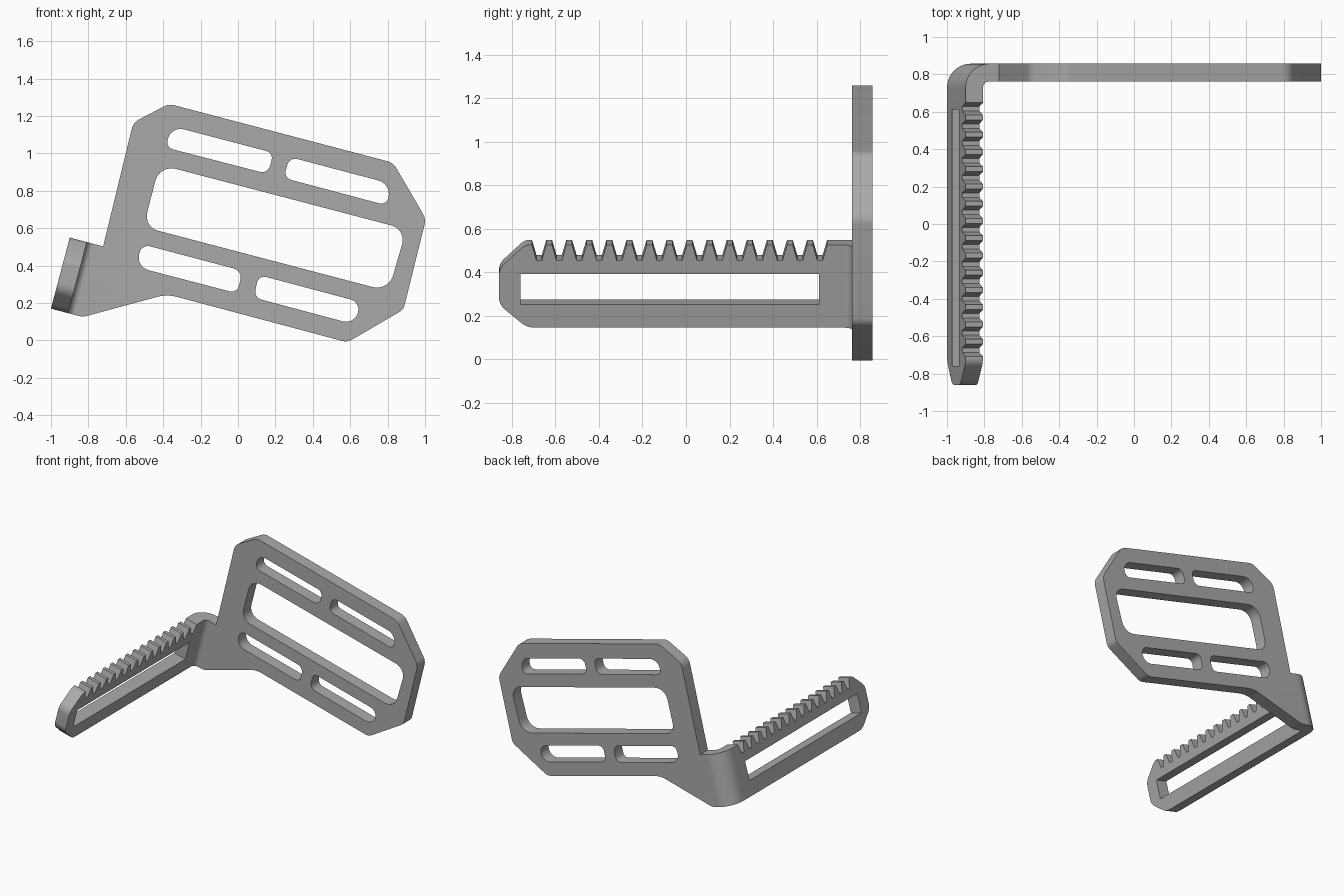
import bpy, bmesh, math
from mathutils import Vector, Matrix

if "Cube" in bpy.data.objects:
    bpy.data.objects.remove(bpy.data.objects["Cube"])

TILT = math.radians(14.75)
THICK = 0.095          # sheet thickness
HEIGHT = 0.393         # arm height
BEND_U, BEND_Y = 0.13, 0.727   # centre of the corner bend
BACK = BEND_Y + BEND_U         # rear face of the plate
# Working frame: u across the plate, y depth, v up along the plate, all tilted about y
FRAME = Matrix.Translation((-1, 0, 0.17)) @ Matrix.Rotation(TILT, 4, 'Y')
INVERSE = FRAME.inverted()


def to_uv(x, z, r=0):
    p = INVERSE @ Vector((x, 0, z))
    return (p.x, p.z, r)


def rounded(corners, steps=8):
    """Outline from (a, b, radius) corners with true arc fillets."""
    pts = []
    for i, (a, b, r) in enumerate(corners):
        p = Vector((a, b))
        if not r:
            pts.append(p)
            continue
        d0 = (Vector(corners[i - 1][:2]) - p).normalized()
        d1 = (Vector(corners[(i + 1) % len(corners)][:2]) - p).normalized()
        half = d0.angle(d1) / 2
        centre = p + (d0 + d1).normalized() * r / math.sin(half)
        reach = r / math.tan(half)
        s, e = p + d0 * reach - centre, p + d1 * reach - centre
        sweep = math.pi - 2 * half
        for k in range(steps + 1):
            t = k / steps
            pts.append(centre + (s * math.sin((1 - t) * sweep)
                                 + e * math.sin(t * sweep)) / math.sin(sweep))
    return pts


def add_sheet(bm, outlines, width, place):
    """Fill outlines (first solid, rest holes), extrude, and place in the frame."""
    cu = bpy.data.curves.new("outline", 'CURVE')
    cu.dimensions, cu.fill_mode, cu.extrude = '2D', 'BOTH', width / 2
    for pts in outlines:
        sp = cu.splines.new('POLY')
        sp.points.add(len(pts) - 1)
        for q, p in zip(sp.points, pts):
            q.co = (p[0], p[1], 0, 1)
        sp.use_cyclic_u = True
    ob = bpy.data.objects.new("outline", cu)
    bpy.context.collection.objects.link(ob)
    bpy.context.view_layer.update()
    me = bpy.data.meshes.new_from_object(
        ob.evaluated_get(bpy.context.evaluated_depsgraph_get()))
    for v in me.vertices:
        v.co = place(*v.co)
    bm.from_mesh(me)
    bpy.data.objects.remove(ob)
    bpy.data.curves.remove(cu)
    bpy.data.meshes.remove(me)


bm = bmesh.new()

# Plate: chamfered outline, four slots and a large window
plate = [(BEND_U, 0, 0)] + [to_uv(*c) for c in (
    (-.83, .125, .1), (-.38, .247, .2), (.585, -.01, .07), (.885, .165, .06),
    (1.005, .65, .08), (.83, .95, .08), (-.37, 1.265, .08), (-.56, 1.165, .08))]
plate += [(.185, HEIGHT, 0), (BEND_U, HEIGHT, 0)]
holes = [
    ((-.36, 1.147, .07), (.19, 1.003, .04), (.16, .89, .045), (-.385, 1.031, .04)),
    ((.275, .981, .045), (.82, .837, .075), (.795, .722, .04), (.245, .869, .04)),
    ((-.515, .515, .045), (.025, .372, .05), (-.005, .252, .04), (-.545, .393, .07)),
    ((.11, .35, .04), (.655, .205, .055), (.625, .085, .065), (.085, .229, .045)),
    ((-.42, .94, .09), (.9, .594, .08), (.805, .263, .09), (-.505, .607, .08)),
]
add_sheet(bm, [rounded(plate)] + [rounded([to_uv(*c) for c in h]) for h in holes],
          THICK, lambda a, b, c: (a, BACK - THICK / 2 + c, b))

# Arm: chamfered free end, toothed top edge and a long slot
arm = [(BEND_Y, HEIGHT, 0), (BEND_Y, 0, 0), (-.73, 0, .1), (-.86, .11, .08),
       (-.86, .28, .08), (-.74, HEIGHT, .06)]
for i in range(15):
    y = -.675 + i * .0922
    arm += [(y - .033, HEIGHT, 0), (y - .012, .32, 0),
            (y + .012, .32, 0), (y + .033, HEIGHT, 0)]
slot = [(-.76, .11, 0), (.612, .11, 0), (.612, .255, 0), (-.76, .255, 0)]
add_sheet(bm, [rounded(arm), rounded(slot)], THICK,
          lambda a, b, c: (THICK / 2 + c, a, b))

# Bend: quarter ring joining arm and plate
STEPS = 14
arc = [Vector((-math.cos(t), math.sin(t)))
       for t in (math.pi / 2 * k / STEPS for k in range(STEPS + 1))]
mid = Vector((BEND_U, BEND_Y))
ring = [mid + d * BEND_U for d in arc] + [mid + d * (BEND_U - THICK) for d in reversed(arc)]
add_sheet(bm, [ring], HEIGHT, lambda a, b, c: (a, b, HEIGHT / 2 + c))

# Remove the hidden faces at both joints and weld the sheet together
bm.normal_update()
hidden = []
for f in bm.faces:
    c, n = f.calc_center_median(), f.normal
    if (abs(c.y - BEND_Y) < .001 and abs(n.y) > .99) or \
       (abs(c.x - BEND_U) < .001 and abs(n.x) > .99):
        hidden.append(f)
bmesh.ops.delete(bm, geom=hidden, context='FACES')
bmesh.ops.remove_doubles(bm, verts=bm.verts, dist=.0005)
bmesh.ops.recalc_face_normals(bm, faces=bm.faces)
bm.transform(FRAME)

mesh = bpy.data.meshes.new("slotted_bracket")
bm.to_mesh(mesh)
bm.free()
bracket = bpy.data.objects.new("slotted_bracket", mesh)
bpy.context.collection.objects.link(bracket)

# Grey finish
grey = bpy.data.materials.new("mid_grey")
grey.use_nodes = True
grey.diffuse_color = (.4, .4, .4, 1)
grey.node_tree.nodes["Principled BSDF"].inputs["Base Color"].default_value = (.4, .4, .4, 1)
mesh.materials.clear()
mesh.materials.append(grey)
for poly in mesh.polygons:
    poly.material_index = 0

bpy.ops.object.select_all(action='DESELECT')
bracket.select_set(True)
bpy.context.view_layer.objects.active = bracket
bpy.ops.object.shade_smooth_by_angle(angle=math.radians(30))
